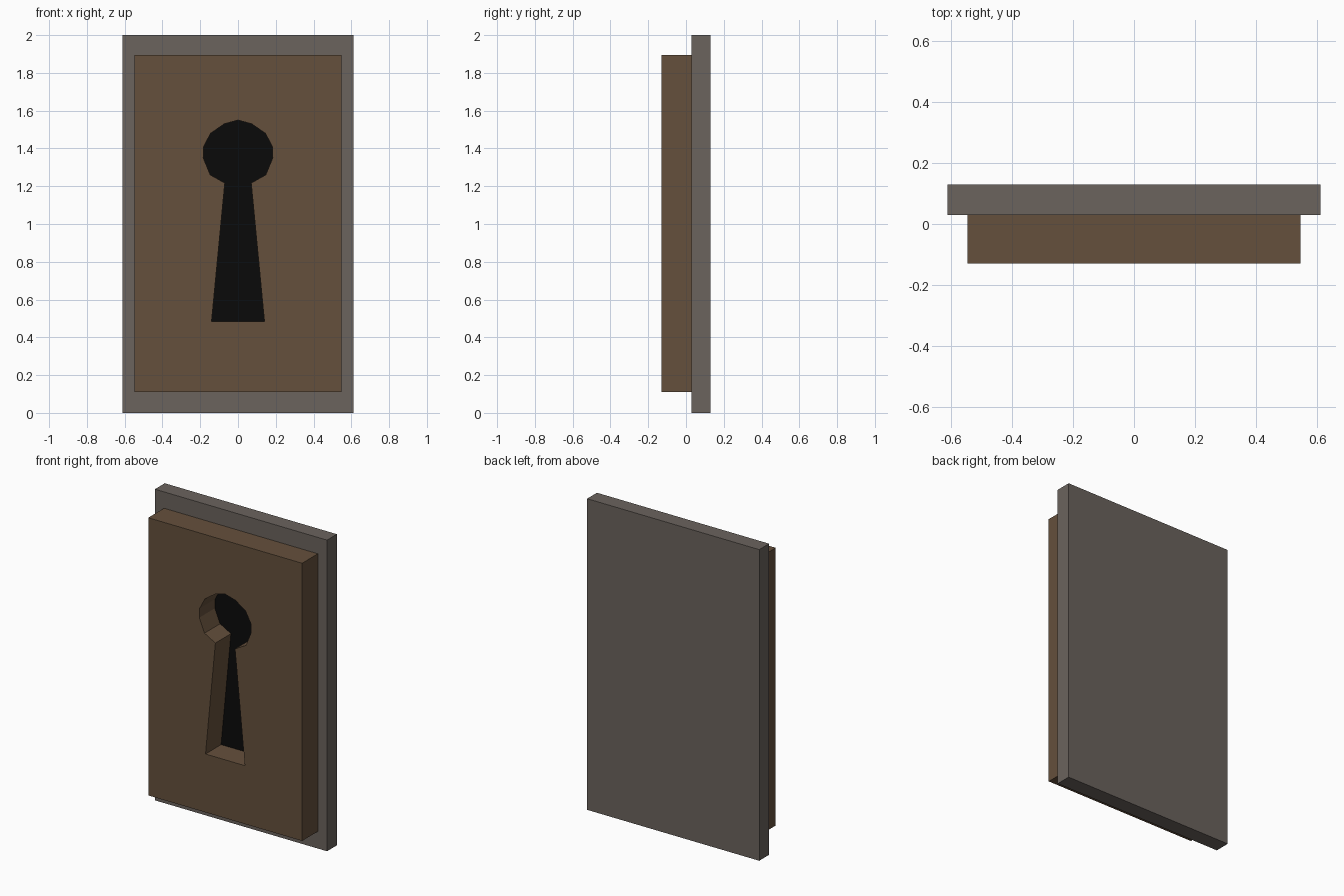
import bpy, bmesh

if "Cube" in bpy.data.objects:
    bpy.data.objects.remove(bpy.data.objects["Cube"])

def material(name, rgb):
    m = bpy.data.materials.new(name)
    m.diffuse_color = (*rgb, 1)
    m.use_nodes = True
    m.node_tree.nodes["Principled BSDF"].inputs["Base Color"].default_value = m.diffuse_color
    return m

def finish(bm, name, mat):
    me = bpy.data.meshes.new(name)
    bm.to_mesh(me)
    bm.free()
    me.materials.append(mat)
    ob = bpy.data.objects.new(name, me)
    bpy.context.collection.objects.link(ob)
    return ob

def loop(bm, pts, y):
    vs = [bm.verts.new((x, y, z)) for x, z in pts]
    return vs, [bm.edges.new((vs[i - 1], vs[i])) for i in range(len(vs))]

def rect(x, z0, z1):
    return [(-x, z0), (x, z0), (x, z1), (-x, z1)]

def slab(name, loops, y0, y1, mat):
    """Fill the outline (with any holes) and extrude it from y0 to y1."""
    bm = bmesh.new()
    edges = []
    for pts in loops:
        edges += loop(bm, pts, y0)[1]
    bmesh.ops.triangle_fill(bm, edges=edges, use_beauty=True, use_dissolve=False)
    ext = bmesh.ops.extrude_face_region(bm, geom=bm.faces[:], use_keep_orig=True)
    for v in ext["geom"]:
        if isinstance(v, bmesh.types.BMVert):
            v.co.y = y1
    bmesh.ops.recalc_face_normals(bm, faces=bm.faces[:])
    return finish(bm, name, mat)

grey = material("dark_metal", (0.145, 0.125, 0.11))
brown = material("bronze", (0.13, 0.08, 0.045))
black = material("black", (0.003, 0.003, 0.003))

# Keyhole outline: right half mirrored about the centre line, counter-clockwise from the front
half = [(0.14, 0.485), (0.07, 1.217), (0.147, 1.26), (0.184, 1.35),
        (0.182, 1.41), (0.145, 1.48), (0.073, 1.53)]
keyhole = half + [(0, 1.55)] + [(-x, z) for x, z in reversed(half)]

# Back plate and pierced front plate
slab("back_plate", [rect(0.612, 0, 2)], 0.03, 0.13, grey)
slab("front_plate", [rect(0.547, 0.11, 1.895), keyhole], -0.13, 0.03, brown)

# Dark face at the bottom of the keyhole
bm = bmesh.new()
bm.faces.new(loop(bm, keyhole, 0.028)[0])
finish(bm, "keyhole_backing", black)
